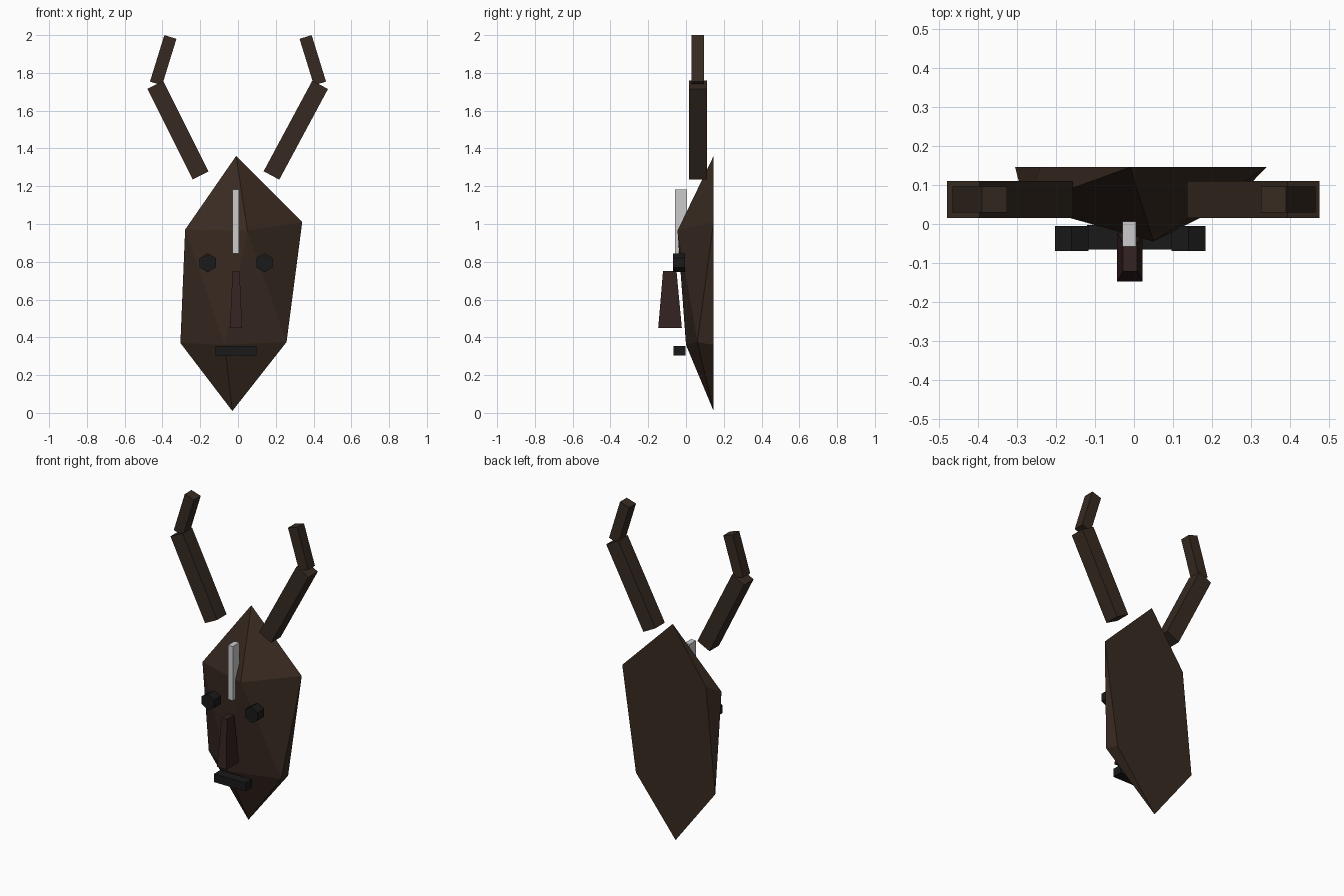
import bpy, bmesh, math
from mathutils import Vector, Matrix

if "Cube" in bpy.data.objects:
    bpy.data.objects.remove(bpy.data.objects["Cube"])


def material(name, rgb):
    m = bpy.data.materials.new(name)
    m.diffuse_color = (*rgb, 1)
    m.use_nodes = True
    m.node_tree.nodes["Principled BSDF"].inputs["Base Color"].default_value = m.diffuse_color
    return m


WOOD = material("dark_wood", (0.040, 0.023, 0.015))
HORN = material("horn_wood", (0.037, 0.023, 0.015))
NOSE = material("red_wood", (0.033, 0.017, 0.015))
BLACK = material("black_wood", (0.010, 0.010, 0.010))


def finish(name, bm, mat=None):
    bmesh.ops.recalc_face_normals(bm, faces=bm.faces[:])
    mesh = bpy.data.meshes.new(name)
    bm.to_mesh(mesh)
    bm.free()
    obj = bpy.data.objects.new(name, mesh)
    bpy.context.collection.objects.link(obj)
    if mat:
        mesh.materials.append(mat)
    return obj


def box(name, lo, hi, mat=None):
    lo, hi = Vector(lo), Vector(hi)
    bm = bmesh.new()
    bmesh.ops.create_cube(bm, size=1, matrix=Matrix.Translation((lo + hi) / 2)
                          @ Matrix.Diagonal((*(hi - lo), 1)))
    return finish(name, bm, mat)


def beam(name, start, end, width, y, mat):
    """Square bar between two (x, z) points."""
    a, b = Vector((start[0], y, start[1])), Vector((end[0], y, end[1]))
    d = b - a
    bm = bmesh.new()
    bmesh.ops.create_cube(bm, size=1, matrix=Matrix.Translation((a + b) / 2)
                          @ Matrix.Rotation(math.atan2(d.x, d.z), 4, 'Y')
                          @ Matrix.Diagonal((width, width, d.length, 1)))
    return finish(name, bm, mat)


# Mask: irregular faceted shell with a flat back
B = 0.146
points = [
    (-0.01, B, 1.36), (0.34, B, 1.01), (0.245, B, 0.36),      # back rim
    (-0.03, B, 0.01), (-0.305, B, 0.37), (-0.24, B, 1.025),
    (0.05, -0.045, 0.965), (-0.07, 0.0, 0.36),                # front ridge
    (-0.28, 0.048, 0.97), (0.257, 0.06, 0.375),               # cheeks
]
faces = [(0, 1, 2, 3, 4, 5), (0, 6, 1), (0, 8, 6), (0, 5, 8), (5, 4, 8),
         (8, 4, 7), (8, 7, 6), (6, 7, 9), (6, 9, 1), (1, 9, 2),
         (9, 3, 2), (9, 7, 3), (7, 4, 3)]
bm = bmesh.new()
verts = [bm.verts.new(p) for p in points]
for f in faces:
    bm.faces.new([verts[i] for i in f])
finish("mask_face", bm, WOOD)

# Horns: thick lower bar and thinner tip on each side
for side, base, elbow in (("left", -0.198, -0.438), ("right", 0.177, 0.435)):
    s = -1 if side == "left" else 1
    beam(side + "_horn_lower", (base, 1.257), (elbow, 1.737), 0.094, 0.063, HORN)
    beam(side + "_horn_tip", (s * 0.434, 1.744), (s * 0.358, 1.99), 0.067, 0.063, HORN)

# Eyes: hexagonal plugs
for side, x in (("left", -0.16), ("right", 0.14)):
    bm = bmesh.new()
    bmesh.ops.create_cone(bm, cap_ends=True, segments=6, radius1=0.05, radius2=0.05, depth=0.064,
                          matrix=Matrix.Translation((x, -0.037, 0.795))
                          @ Matrix.Rotation(math.pi / 2, 4, 'X'))
    # point the hexagon upwards if it lies on its side
    if max(v.co.z for v in bm.verts) < 0.84:
        bmesh.ops.rotate(bm, verts=bm.verts[:], cent=(x, 0, 0.795),
                         matrix=Matrix.Rotation(math.pi / 6, 3, 'Y'))
    finish(side + "_eye", bm, BLACK)

# Nose: bar narrowing towards the top
nose = box("nose", (-0.043, -0.147, 0.45), (0.022, -0.022, 0.752), NOSE)
for v in nose.data.vertices:
    if v.co.z > 0.6:
        v.co.x = -0.01 + (v.co.x + 0.01) * 0.57
        v.co.y = -0.086 + (v.co.y + 0.0845) * 0.57

# Mouth and forehead stripe
box("mouth", (-0.12, -0.066, 0.303), (0.098, -0.003, 0.355), BLACK)
box("forehead_stripe", (-0.029, -0.058, 0.843), (0.005, 0.006, 1.183))
